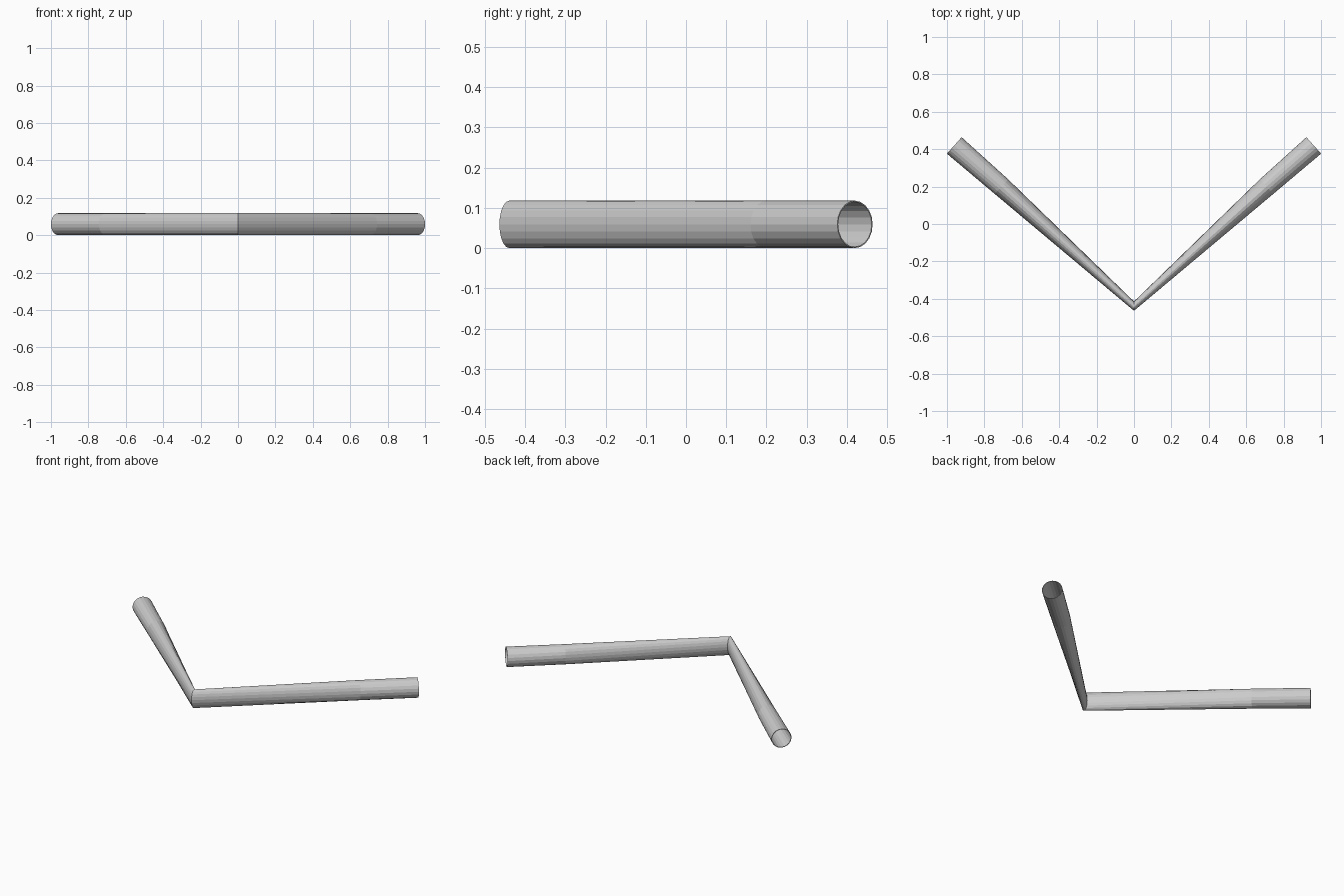
import bpy, bmesh, math
from mathutils import Vector

if "Cube" in bpy.data.objects:
    bpy.data.objects.remove(bpy.data.objects["Cube"])

SIDES = 20
R = 0.059
START = Vector((0, -0.439, R))
END = Vector((0.961, 0.42, R))
axis = (END - START).normalized()
normal = Vector((-axis.y, axis.x, 0))


def ring(bm, centre, across, half_width):
    verts = []
    for i in range(SIDES):
        a = 2 * math.pi * i / SIDES
        p = centre + across * (half_width * math.cos(a))
        p.z += R * math.sin(a)
        verts.append(bm.verts.new(p))
    return verts


# One arm: pinched at the bend, full round at the open tip
bm = bmesh.new()
rings = [
    ring(bm, START, Vector((0, 1, 0)), 0.025),
    ring(bm, START.lerp(END, 0.74) + normal * 0.004, normal, 0.053),
    ring(bm, END, normal, R),
]
for a, b in zip(rings, rings[1:]):
    for i in range(SIDES):
        j = (i + 1) % SIDES
        bm.faces.new((a[i], a[j], b[j], b[i]))
bmesh.ops.recalc_face_normals(bm, faces=bm.faces[:])
mesh = bpy.data.meshes.new("bent_tube")
bm.to_mesh(mesh)
bm.free()
tube = bpy.data.objects.new("bent_tube", mesh)
bpy.context.collection.objects.link(tube)

# Second arm and thin wall
mirror = tube.modifiers.new("mirror", 'MIRROR')
mirror.use_axis = (True, False, False)
mirror.use_clip = True
wall = tube.modifiers.new("wall", 'SOLIDIFY')
wall.thickness = 0.003
wall.offset = -1
